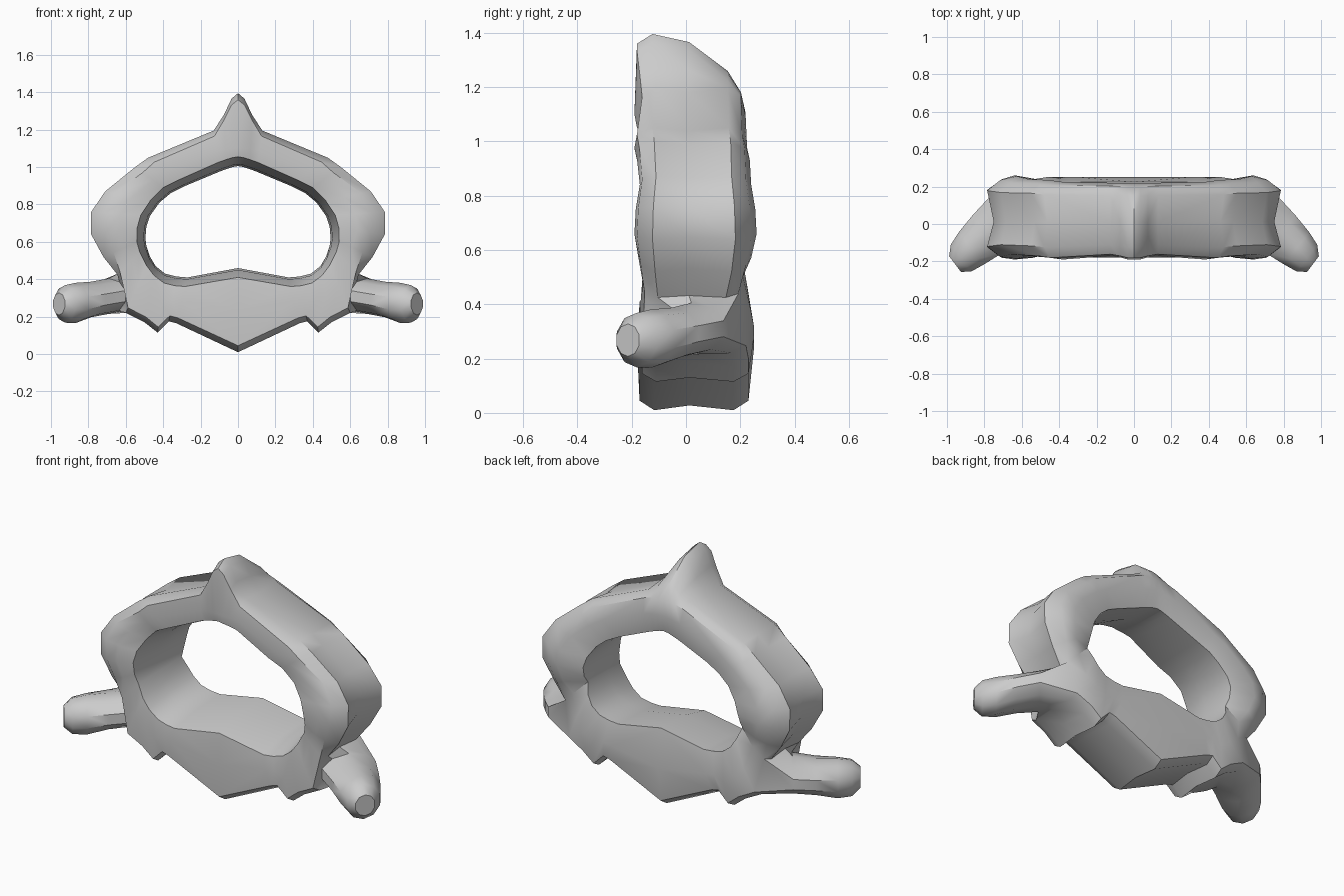
import bpy
import bmesh
import math
from mathutils import Vector

# Remove the default object only
default_cube = bpy.data.objects.get("Cube")
if default_cube:
    bpy.data.objects.remove(default_cube, do_unlink=True)


def make_material(name, color):
    material = bpy.data.materials.new(name)
    material.use_nodes = True
    material.diffuse_color = color
    shader = next(n for n in material.node_tree.nodes if n.type == 'BSDF_PRINCIPLED')
    shader.inputs["Base Color"].default_value = color
    shader.inputs["Roughness"].default_value = 0.7
    return material


# Half of the arch, from the bottom of the body up to the spine:
# inner x, inner z, outer x, outer z, front y, back y, corner bevel, spine lift
STATIONS = [
    (0, .46, 0, .01, -.18, .25, .035, 0),
    (.27, .41, .33, .165, -.18, .25, .03, 0),
    (.33, .415, .37, .175, -.175, .25, .03, 0),
    (.39, .43, .43, .115, -.17, .25, .03, 0),
    (.44, .47, .5, .17, -.17, .25, .03, 0),
    (.47, .52, .6, .22, -.17, .24, .03, 0),
    (.49, .58, .645, .425, -.16, .21, .02, 0),
    (.495, .62, .72, .52, -.175, .24, .06, 0),
    (.49, .68, .785, .64, -.19, .26, .08, 0),
    (.47, .74, .785, .76, -.185, .255, .07, 0),
    (.42, .81, .71, .87, -.17, .24, .05, 0),
    (.36, .86, .55, 1, -.18, .235, .05, 0),
    (.28, .9, .48, 1.05, -.19, .225, .04, 0),
    (.1, .975, .13, 1.195, -.17, .22, .03, 0),
    (.06, .99, .075, 1.2, -.18, .22, .02, .08),
    (.03, 1, .035, 1.2, -.19, .22, .02, .165),
    (0, 1.005, 0, 1.2, -.19, .22, .02, .195),
]
ARM_BOTTOM = 5             # the arm grows between this station and the next
OUTER = slice(4, 9)        # section points that lie on the outer surface


def section(bm, station):
    """One closed ten-sided slice through the arch wall."""
    ix, iz, ox, oz, front, back, bevel, lift = station
    inner, outer = Vector((ix, 0, iz)), Vector((ox, 0, oz))
    out = (outer - inner).normalized()

    def point(base, shift, y, rise=0):
        co = base + out * shift
        return bm.verts.new((co.x, y, co.z + rise * lift))

    middle = inner.lerp(outer, .5)
    return [
        point(inner, .05, front * .95),
        point(inner, .01, 0),
        point(inner, 0, back * .9),
        point(middle, 0, back),
        point(outer, -bevel, back * .92),
        point(outer, 0, back * .7, .3),
        point(outer, -bevel * .5, back * .05, .9),
        point(outer, 0, front * .65, 1),
        point(outer, -bevel, front * .95, .92),
        point(middle, 0, front),
    ]


def arm_ring(bm, center, width, height):
    """A ring of the side arm, starting low at the back."""
    forward, up = Vector((-.6, -.8, 0)), Vector((0, 0, 1))
    ring = []
    for k in range(10):
        angle = math.radians(198 + 36 * k)
        offset = forward * width * math.cos(angle) + up * height * math.sin(angle)
        ring.append(bm.verts.new(Vector(center) + offset))
    return ring


def bridge(bm, first, second, skip=()):
    count = len(first)
    for k in range(count):
        if k not in skip:
            n = (k + 1) % count
            bm.faces.new((first[k], first[n], second[n], second[k]))


bm = bmesh.new()

# Arch, body and spine as one loft, left open where the arm joins
slices = [section(bm, s) for s in STATIONS]
for i, (low, high) in enumerate(zip(slices, slices[1:])):
    bridge(bm, low, high, skip=range(4, 8) if i == ARM_BOTTOM else ())

# Side arm sweeping outwards and forwards to a rounded tip
root = slices[ARM_BOTTOM][OUTER] + slices[ARM_BOTTOM + 1][OUTER][::-1]
arm = [
    root,
    arm_ring(bm, (.69, .02, .31), .155, .095),
    arm_ring(bm, (.785, -.055, .292), .135, .095),
    arm_ring(bm, (.87, -.13, .273), .115, .108),
    arm_ring(bm, (.925, -.182, .268), .095, .1),
    arm_ring(bm, (.957, -.214, .268), .055, .06),
]
for near, far in zip(arm, arm[1:]):
    bridge(bm, near, far)
bm.faces.new(arm[-1])

# Mirror to the other side and weld the centre line
bmesh.ops.mirror(bm, geom=bm.verts[:] + bm.edges[:] + bm.faces[:],
                 axis='X', merge_dist=.0005)
bmesh.ops.remove_doubles(bm, verts=bm.verts[:], dist=.0005)
bmesh.ops.recalc_face_normals(bm, faces=bm.faces[:])

mesh = bpy.data.meshes.new("vertebra")
bm.to_mesh(mesh)
bm.free()
mesh.materials.append(make_material("bone grey", (.6, .6, .6, 1)))

vertebra = bpy.data.objects.new("vertebra", mesh)
bpy.context.scene.collection.objects.link(vertebra)
bpy.ops.object.select_all(action='DESELECT')
vertebra.select_set(True)
bpy.context.view_layer.objects.active = vertebra
bpy.ops.object.shade_smooth_by_angle(angle=math.radians(40))
